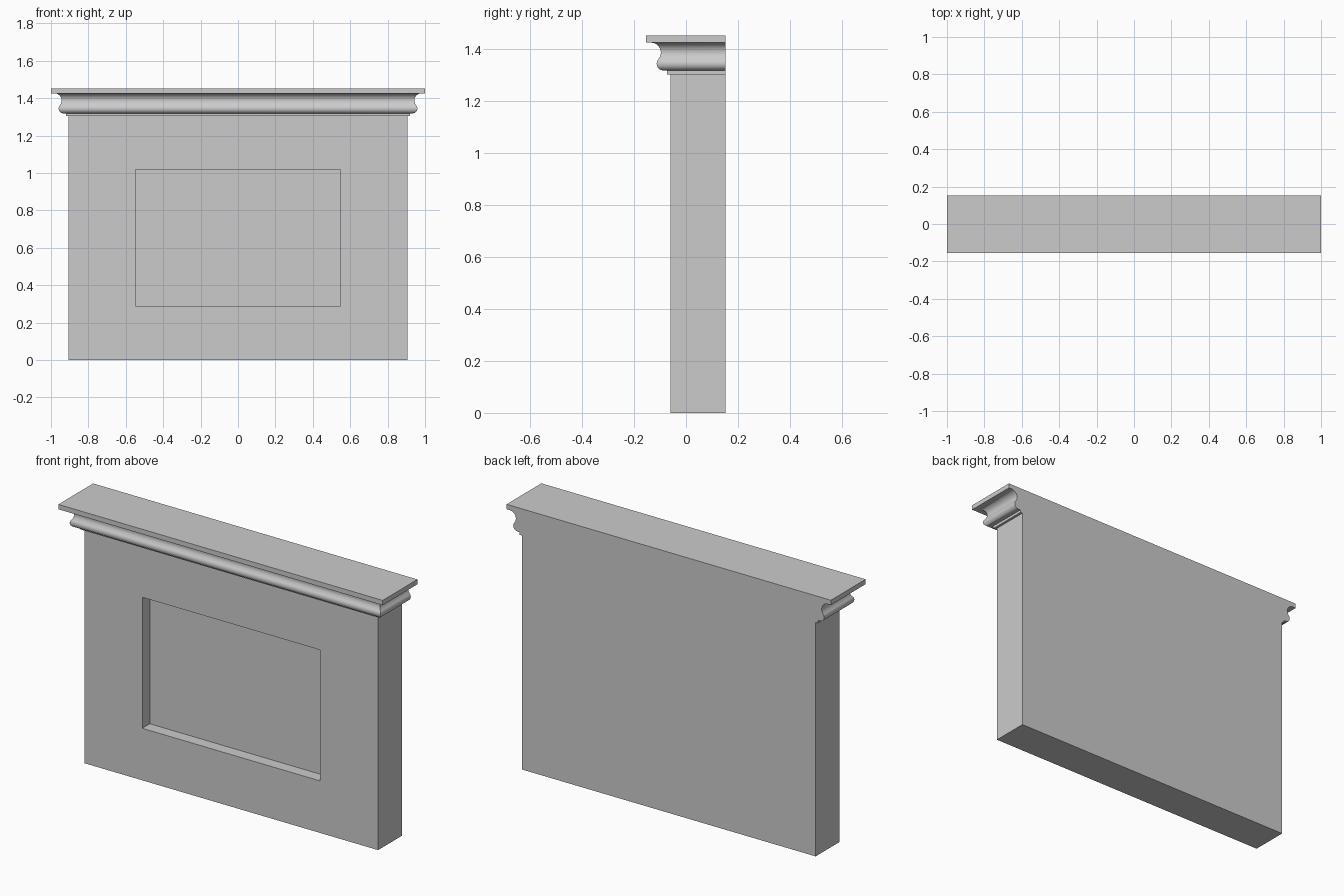
import bpy, bmesh
from math import cos, sin, radians

old = bpy.data.objects.get("Cube")
if old:
    bpy.data.objects.remove(old, do_unlink=True)

BACK, FRONT, HALF = 0.152, -0.06, 0.906   # wall body extents
BODY_TOP, LIP_TOP, SHELF_BASE, TOP = 1.304, 1.319, 1.426, 1.453

grey = bpy.data.materials.new("plain grey")
grey.use_nodes = True
grey.diffuse_color = (0.6, 0.6, 0.6, 1)
grey.node_tree.nodes["Principled BSDF"].inputs["Base Color"].default_value = (0.6, 0.6, 0.6, 1)


def finish(name, bm):
    bmesh.ops.recalc_face_normals(bm, faces=bm.faces)
    mesh = bpy.data.meshes.new(name)
    bm.to_mesh(mesh)
    bm.free()
    mesh.materials.append(grey)
    obj = bpy.data.objects.new(name, mesh)
    bpy.context.collection.objects.link(obj)
    return obj


def stack(profile):
    """Closed solid from (overhang, height) points, mitred at the front corners, flat at the back."""
    bm = bmesh.new()
    rings = []
    for out, z in profile:
        x, y = HALF + out, FRONT - out
        rings.append([bm.verts.new((px, py, z))
                      for px, py in ((-x, BACK), (-x, y), (x, y), (x, BACK))])
    for a, b in zip(rings, rings[1:]):
        for i in range(3):
            bm.faces.new((a[i], a[i + 1], b[i + 1], b[i]))
    # one back face following the whole profile, plus the two caps
    bm.faces.new([r[0] for r in rings] + [r[3] for r in reversed(rings)])
    bm.faces.new(rings[0])
    bm.faces.new(rings[-1])
    return bm


def arc(cx, cz, r, start, end, steps):
    angles = [radians(start + (end - start) * i / steps) for i in range(steps + 1)]
    return [(cx + r * cos(a), cz + r * sin(a)) for a in angles]


# Wall body with a sunken rectangular panel
bm = stack([(0, 0), (0, BODY_TOP)])
bm.normal_update()
bmesh.ops.recalc_face_normals(bm, faces=bm.faces)
panel = min(bm.faces, key=lambda f: f.calc_center_median().y)
bmesh.ops.inset_region(bm, faces=[panel], thickness=0.2)
for v in panel.verts:
    v.co.x = 0.548 if v.co.x > 0 else -0.548
    v.co.z = 1.02 if v.co.z > 0.65 else 0.29
sunk = bmesh.ops.extrude_face_region(bm, geom=[panel])["geom"]
for v in sunk:
    if isinstance(v, bmesh.types.BMVert):
        v.co.y += 0.066
if panel.is_valid:
    bmesh.ops.delete(bm, geom=[panel], context='FACES_ONLY')
finish("panelled_body", bm)

# Thin lip under the moulding
finish("lower_lip", stack([(0.014, BODY_TOP), (0.014, LIP_TOP)]))

# Moulding: rounded bulge below, hollow cove above
bulge = arc(0.027, 1.345, 0.026, -90, 45, 12)
cove = arc(0.075, 1.388, 0.038, 215, 90, 12)
moulding = finish("cornice_moulding", stack(bulge + cove))
bpy.ops.object.select_all(action='DESELECT')
moulding.select_set(True)
bpy.context.view_layer.objects.active = moulding
bpy.ops.object.shade_smooth_by_angle(angle=radians(35))

# Flat mantel shelf
finish("mantel_shelf", stack([(0.094, SHELF_BASE), (0.094, TOP)]))
